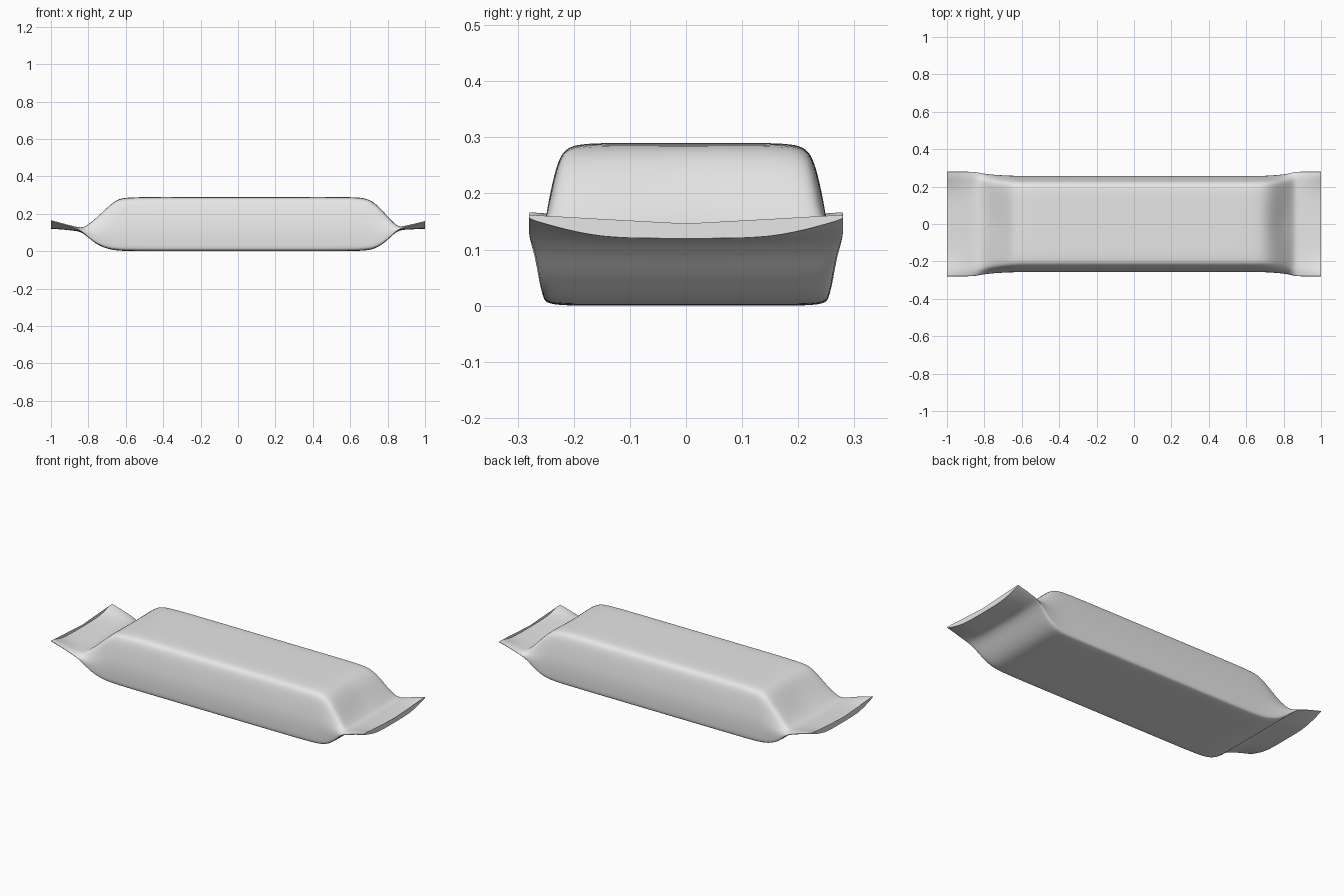
import bpy
import bmesh

cube = bpy.data.objects.get("Cube")
if cube:
    bpy.data.objects.remove(cube, do_unlink=True)

# One plain wrapper material
foil = bpy.data.materials.new("light_grey_wrapper")
foil.use_nodes = True
grey = (0.8, 0.8, 0.8, 1)
foil.diffuse_color = grey
foil.node_tree.nodes["Principled BSDF"].inputs["Base Color"].default_value = grey

# Half cross-section: fraction of half width, fraction of height
half_section = [
    (0, 1), (.3, 1), (.6, 1), (.77, .99), (.85, .955), (.9, .86), (.95, .66),
    (1, .4), (1, .15), (.995, .04), (.95, 0), (.6, 0), (.3, 0), (0, 0),
]

# Stations along the bar: x, underside, top, half width, corner curl, end dip
stations = [
    (-1, .12, .137, .28, .04, 0),
    (-.95, .117, .133, .28, .03, 0),
    (-.88, .11, .126, .28, .015, 0),
    (-.84, .104, .124, .277, .004, 0),
    (-.81, .082, .135, .27, 0, 0),
    (-.76, .038, .178, .264, 0, .012),
    (-.7, .012, .235, .26, 0, .01),
    (-.65, .004, .278, .258, 0, 0),
    (-.59, 0, .29, .257, 0, 0),
    (-.3, 0, .29, .257, 0, 0),
    (.3, 0, .29, .257, 0, 0),
    (.62, 0, .29, .257, 0, 0),
    (.69, .004, .284, .257, 0, 0),
    (.74, .015, .255, .26, 0, .01),
    (.79, .05, .2, .264, 0, .015),
    (.83, .09, .155, .27, 0, .005),
    (.86, .111, .128, .278, .004, 0),
    (.89, .115, .13, .28, .01, 0),
    (.95, .118, .134, .28, .025, 0),
    (1, .12, .137, .28, .035, 0),
]


def section_points(x, low, high, width, curl, dip):
    """Closed ring around the bar, mirrored across the centre plane."""
    ring = half_section + [(-u, v) for u, v in half_section[-2:0:-1]]
    for u, v in ring:
        z = low + (high - low) * v
        z += curl * max(0, (abs(u) - .5) * 2) ** 1.5
        if v > .9:
            z -= dip * max(0, 1 - abs(u) / .8)
        yield x, u * width, z


# Wrapper: pillow body, pinched necks and upturned flat end seals
bm = bmesh.new()
rings = [[bm.verts.new(p) for p in section_points(*s)] for s in stations]
for a, b in zip(rings, rings[1:]):
    for i in range(len(a)):
        j = (i + 1) % len(a)
        bm.faces.new((a[i], a[j], b[j], b[i]))

# Crimped ends are closed with crisp edges
crease = bm.edges.layers.float.new("crease_edge")
for ring in (rings[0], rings[-1]):
    cap = bm.faces.new(ring)
    for edge in cap.edges:
        edge[crease] = 1
bmesh.ops.recalc_face_normals(bm, faces=bm.faces)

mesh = bpy.data.meshes.new("wrapper")
bm.to_mesh(mesh)
bm.free()
mesh.materials.append(foil)
wrapper = bpy.data.objects.new("wrapper", mesh)
bpy.context.collection.objects.link(wrapper)

# Soft foil surface
smooth = wrapper.modifiers.new("soft_surface", "SUBSURF")
smooth.levels = smooth.render_levels = 2
bpy.context.view_layer.objects.active = wrapper
wrapper.select_set(True)
bpy.ops.object.modifier_apply(modifier=smooth.name)
bpy.ops.object.shade_smooth_by_angle(angle=.7)
